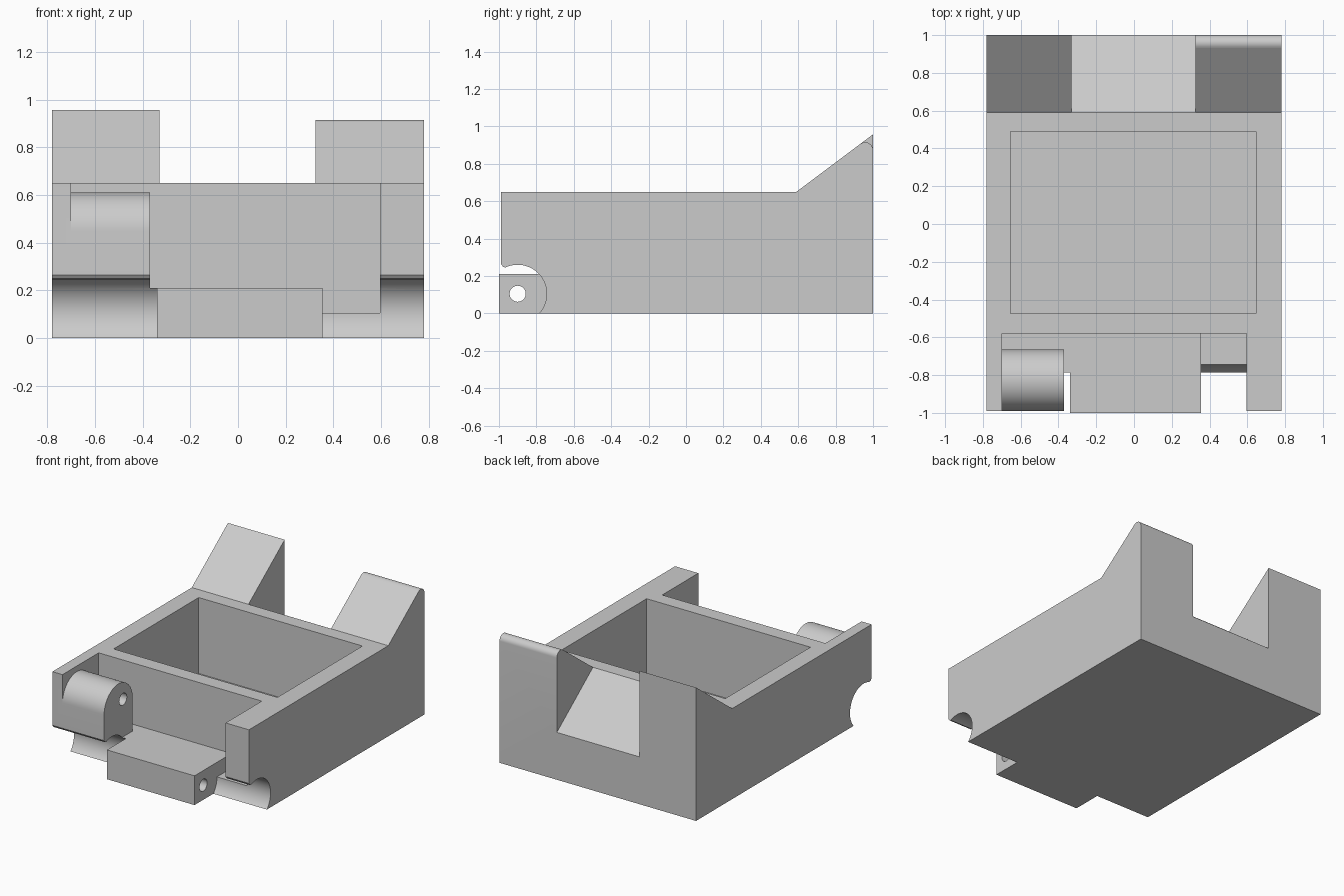
import bpy, bmesh
from math import cos, sin, radians

cube = bpy.data.objects.get("Cube")
if cube:
    bpy.data.objects.remove(cube, do_unlink=True)

grey = bpy.data.materials.new("plain_grey")
grey.use_nodes = True
colour = (0.6, 0.6, 0.6, 1)
grey.diffuse_color = colour
grey.node_tree.nodes["Principled BSDF"].inputs["Base Color"].default_value = colour


def arc(y, z, r, start, end, steps=32):
    """Points of an arc in the side plane."""
    angles = [radians(start + (end - start) * i / steps) for i in range(steps + 1)]
    return [(y + r * cos(a), z + r * sin(a)) for a in angles]


def prism(name, x0, x1, profile):
    """Extrude a side profile (y, z) from x0 to x1."""
    bm = bmesh.new()
    face = bm.faces.new([bm.verts.new((x0, y, z)) for y, z in profile])
    new = bmesh.ops.extrude_face_region(bm, geom=[face])["geom"]
    moved = [v for v in new if isinstance(v, bmesh.types.BMVert)]
    bmesh.ops.translate(bm, verts=moved, vec=(x1 - x0, 0, 0))
    bmesh.ops.recalc_face_normals(bm, faces=bm.faces)
    mesh = bpy.data.meshes.new(name)
    bm.to_mesh(mesh)
    bm.free()
    mesh.materials.append(grey)
    obj = bpy.data.objects.new(name, mesh)
    bpy.context.collection.objects.link(obj)
    return obj


def rect(y0, y1, z0, z1):
    return [(y0, z0), (y1, z0), (y1, z1), (y0, z1)]


def cut(target, x0, x1, profile):
    cutter = prism("cutter", x0, x1, profile)
    cutter.hide_render = True
    mod = target.modifiers.new("cut", "BOOLEAN")
    mod.operation = "DIFFERENCE"
    mod.solver = "EXACT"
    mod.object = cutter
    bpy.context.view_layer.objects.active = target
    bpy.ops.object.modifier_apply(modifier=mod.name)
    bpy.data.objects.remove(cutter, do_unlink=True)


# Block with a rising wedge along the back
body = prism("housing", -0.78, 0.78,
             [(-1, 0), (1, 0), (1, 0.957), (0.59, 0.65), (-1, 0.65)])

# Sloped gap that leaves two back horns
cut(body, -0.33, 0.325, [(0.58, 0.658), (1.1, 0.264), (1.1, 1.2), (0.58, 1.2)])

# Rounded tip of the left horn
tip = arc(0.958, 0.873, 0.042, 0, 126.8, 12)
cut(body, 0.31, 0.9, [(1.1, 0.873)] + tip + [(0.933, 1.1), (1.1, 1.1)])

# Open tray
cut(body, -0.655, 0.645, rect(-0.475, 0.49, 0.105, 0.8))

# Front recess, with a deeper step at its left end
cut(body, -0.37, 0.595, rect(-1.2, -0.58, 0.21, 1))
cut(body, 0.355, 0.595, rect(-1.2, -0.58, 0.105, 1))

# Space around the round-topped lug
lug = arc(-0.8275, 0.447, 0.1625, 180, 0)
cut(body, -0.70, -0.37,
    [(-1.2, 1), (-1.2, 0.447)] + lug + [(-0.665, 0.21), (-0.58, 0.21), (-0.58, 1)])

# Round hinge clearance on both sides of the front tab
channel = arc(-0.9, 0.105, 0.155, -50, 115) + [
    (-0.978, 0.249), (-0.99, 0.265), (-0.99, 1.2), (-1.2, 1.2), (-1.2, -0.1)]
for x0, x1 in ((-0.9, -0.34), (0.355, 0.9)):
    cut(body, x0, x1, channel)

# Pin holes in the tab and the lug
cut(body, -0.45, 0.45, arc(-0.9, 0.105, 0.043, 0, 348.75, 31))
cut(body, -0.69, -0.3, arc(-0.775, 0.48, 0.043, 0, 348.75, 31))

# Smooth curves, sharp corners
bpy.ops.object.select_all(action="DESELECT")
body.select_set(True)
bpy.context.view_layer.objects.active = body
bpy.ops.object.shade_smooth_by_angle(angle=radians(25))
